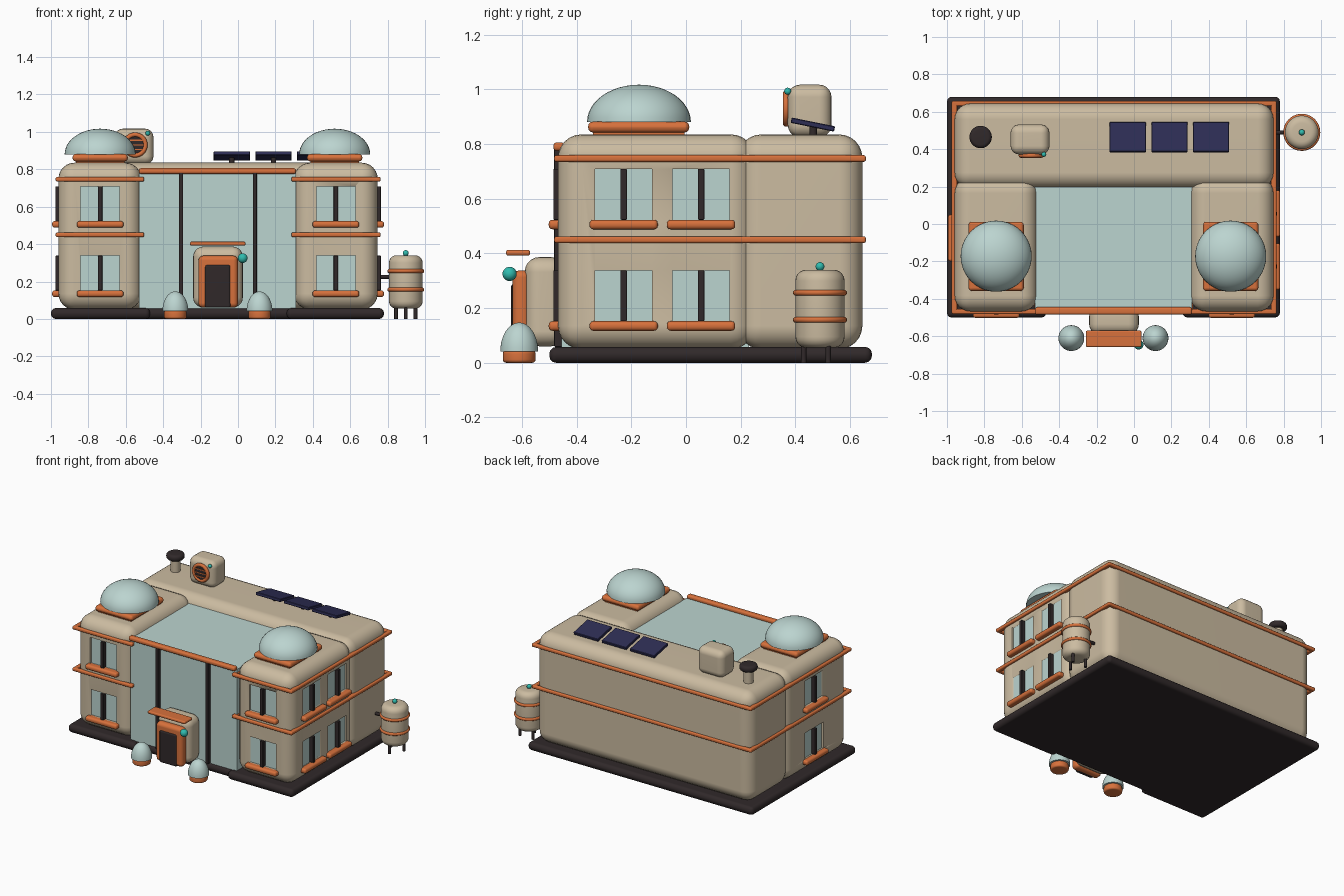
import bpy, bmesh, math
from mathutils import Vector, Matrix

if "Cube" in bpy.data.objects:
    bpy.data.objects.remove(bpy.data.objects["Cube"])


def mat(name, r, g, b):
    m = bpy.data.materials.new(name)
    m.diffuse_color = (r, g, b, 1)
    m.use_nodes = True
    m.node_tree.nodes["Principled BSDF"].inputs["Base Color"].default_value = m.diffuse_color
    return m


TAN = mat("sand wall", 0.60, 0.50, 0.355)
GLASS = mat("pale glass", 0.50, 0.66, 0.63)
ORANGE = mat("orange trim", 0.68, 0.165, 0.045)
DARK = mat("dark metal", 0.03, 0.022, 0.023)
NAVY = mat("solar navy", 0.027, 0.027, 0.09)
TEAL = mat("teal light", 0.03, 0.50, 0.43)


def finish(name, bm, material, angle=35):
    bmesh.ops.recalc_face_normals(bm, faces=bm.faces)
    me = bpy.data.meshes.new(name)
    bm.to_mesh(me)
    bm.free()
    me.materials.append(material)
    ob = bpy.data.objects.new(name, me)
    bpy.context.collection.objects.link(ob)
    bpy.ops.object.select_all(action='DESELECT')
    bpy.context.view_layer.objects.active = ob
    ob.select_set(True)
    bpy.ops.object.shade_smooth_by_angle(angle=math.radians(angle))
    return ob


def box(name, x0, x1, y0, y1, z0, z1, material, bevel=0.0, seg=3, tilt=0.0):
    bm = bmesh.new()
    bmesh.ops.create_cube(bm, size=1)
    bmesh.ops.scale(bm, vec=(x1 - x0, y1 - y0, z1 - z0), verts=bm.verts)
    if bevel:
        bmesh.ops.bevel(bm, geom=bm.edges[:], offset=bevel, segments=seg,
                        profile=0.5, affect='EDGES', clamp_overlap=True)
    bmesh.ops.rotate(bm, matrix=Matrix.Rotation(tilt, 3, 'X'), verts=bm.verts)
    bmesh.ops.translate(bm, vec=((x0 + x1) / 2, (y0 + y1) / 2, (z0 + z1) / 2), verts=bm.verts)
    ob = finish(name, bm, material)
    if bevel:
        w = ob.modifiers.new("weighted", 'WEIGHTED_NORMAL')
        w.keep_sharp = True
    return ob


def lathe(name, profile, center, material, axis='Z', seg=40):
    """Spin (radius, height) points about an axis; ends are closed on the axis."""
    bm = bmesh.new()
    vs = [bm.verts.new((r, 0, h)) for r, h in profile]
    es = [bm.edges.new(p) for p in zip(vs, vs[1:])]
    bmesh.ops.spin(bm, geom=vs + es, cent=(0, 0, 0), axis=(0, 0, 1),
                   angle=math.tau, steps=seg)
    bmesh.ops.remove_doubles(bm, verts=bm.verts, dist=1e-5)
    if axis == 'Y':   # height points to -y
        bmesh.ops.rotate(bm, matrix=Matrix.Rotation(math.pi / 2, 3, 'X'), verts=bm.verts)
    if axis == 'X':
        bmesh.ops.rotate(bm, matrix=Matrix.Rotation(math.pi / 2, 3, 'Y'), verts=bm.verts)
    bmesh.ops.translate(bm, vec=center, verts=bm.verts)
    return finish(name, bm, material)


def cyl(name, r, h0, h1, center, material, axis='Z', bev=0.0, seg=32):
    arc = [math.pi / 2 * i / 5 for i in range(6)] if bev else [0]
    low = [(r - bev + bev * math.sin(a), h0 + bev - bev * math.cos(a)) for a in arc]
    high = [(p, h0 + h1 - h) for p, h in reversed(low)]
    return lathe(name, [(0, h0)] + low + high + [(0, h1)], center, material, axis, seg)


def dome(name, r, h, center, material):
    pts = [(r * math.cos(a), h * math.sin(a)) for a in [math.pi / 2 * i / 12 for i in range(13)]]
    pts[-1] = (0, h)
    return lathe(name, [(0, 0)] + pts, center, material)


def ball(name, r, center):
    bm = bmesh.new()
    bmesh.ops.create_uvsphere(bm, u_segments=20, v_segments=12, radius=r)
    bmesh.ops.translate(bm, vec=center, verts=bm.verts)
    return finish(name, bm, TEAL)


def torus(name, R, r, center, material, axis='Z'):
    ring = [(R + r * math.cos(a), r * math.sin(a)) for a in [math.tau * i / 12 for i in range(13)]]
    return lathe(name, ring, center, material, axis)


# foundation, with the two wing pads a little further forward
box("foundation", -1.0, 0.78, -0.47, 0.68, 0, 0.058, DARK, 0.025)
box("foundation_left", -1.0, -0.47, -0.5, 0.6, 0, 0.058, DARK, 0.025)
box("foundation_right", 0.26, 0.78, -0.5, 0.6, 0, 0.058, DARK, 0.025)

# main volumes
box("back_block", -0.96, 0.747, 0.19, 0.645, 0.05, 0.835, TAN, 0.085, 6)
wings = {"left": (-0.96, -0.517), "right": (0.30, 0.747)}
walls = {k: box(k + "_wing", a, b, -0.468, 0.25, 0.05, 0.835, TAN, 0.085, 6)
         for k, (a, b) in wings.items()}
box("atrium_glass", -0.53, 0.31, -0.455, 0.23, 0.055, 0.782, GLASS)
box("atrium_top_bar", -0.53, 0.31, -0.485, -0.445, 0.775, 0.806, ORANGE, 0.012)
for x in (-0.305, 0.09):
    box("atrium_mullion", x - 0.011, x + 0.011, -0.482, -0.45, 0.058, 0.785, DARK, 0.004, 2)


# windows: cut recess, glass, mullion and sill on a wall facing direction d
def window(wall, d, u, z):
    d = Vector(d)
    plane = -0.468 if d.y else (0.747 if d.x > 0 else -0.96)

    def part(name, half, z0, z1, near, far, material, bevel=0.0):
        n0, n1 = sorted((plane + near * (d.x + d.y), plane + far * (d.x + d.y)))
        if d.y:
            return box(name, u - half, u + half, n0, n1, z0, z1, material, bevel)
        return box(name, n0, n1, u - half, u + half, z0, z1, material, bevel)

    cut = part("window_cutter", 0.104, z, z + 0.186, -0.03, 0.03, TAN)
    mod = wall.modifiers.new("recess", 'BOOLEAN')
    mod.operation, mod.object, mod.solver = 'DIFFERENCE', cut, 'EXACT'
    bpy.context.view_layer.objects.active = wall
    wall.modifiers.move(len(wall.modifiers) - 1, 0)
    bpy.ops.object.modifier_apply(modifier="recess")
    bpy.data.objects.remove(cut)
    part("window_glass", 0.104, z, z + 0.186, -0.032, -0.012, GLASS)
    part("window_mullion", 0.012, z, z + 0.186, -0.02, 0.017, DARK, 0.004)
    part("window_sill", 0.125, z - 0.035, z, -0.02, 0.034, ORANGE, 0.014)


for z in (0.152, 0.523):
    window(walls["left"], (0, -1, 0), -0.737, z)
    window(walls["right"], (0, -1, 0), 0.523, z)
    window(walls["left"], (-1, 0, 0), -0.075, z)
    for y in (-0.228, 0.055):
        window(walls["right"], (1, 0, 0), y, z)

# orange trim bands round the wings and the back
for z in (0.45, 0.747):
    for k, (a, b) in wings.items():
        box(k + "_wing_band", a - 0.015, b + 0.015, -0.482, -0.455, z - 0.012, z + 0.012, ORANGE, 0.008)
        for x in (a, b):
            end = 0.655 if x in (-0.96, 0.747) else 0.2
            box(k + "_side_band", x - 0.015, x + 0.015, -0.482, end, z - 0.012, z + 0.012, ORANGE, 0.008)
    box("back_band", -0.975, 0.762, 0.63, 0.658, z - 0.012, z + 0.012, ORANGE, 0.008)

# roof domes on rectangular frames
for x in (-0.737, 0.517):
    box("dome_frame", x - 0.148, x + 0.148, -0.358, 0.012, 0.842, 0.882, ORANGE, 0.018)
    box("dome_frame_foot", x - 0.13, x + 0.13, -0.34, -0.005, 0.82, 0.85, ORANGE)
    dome("roof_dome", 0.19, 0.137, (x, -0.172, 0.88), GLASS)

# entrance
box("entrance_pod", -0.24, 0.026, -0.59, -0.44, 0.06, 0.387, TAN, 0.055, 5)
box("door_frame", -0.212, 0.0, -0.634, -0.57, 0.06, 0.338, ORANGE, 0.025)
box("door", -0.177, -0.04, -0.64, -0.6, 0.06, 0.29, DARK, 0.012)
box("door_canopy", -0.257, 0.04, -0.658, -0.57, 0.392, 0.413, ORANGE, 0.008)
ball("door_light", 0.026, (0.025, -0.645, 0.325))

# glass lamps either side of the door
for x in (-0.335, 0.115):
    cyl("lamp_base", 0.06, 0, 0.045, (x, -0.61, 0), ORANGE, bev=0.012)
    dome("lamp_dome", 0.069, 0.105, (x, -0.61, 0.042), GLASS)

# rooftop fan unit
box("fan_unit", -0.66, -0.452, 0.372, 0.532, 0.825, 1.017, TAN, 0.045, 5)
torus("fan_ring", 0.055, 0.012, (-0.55, 0.366, 0.93), ORANGE, 'Y')
cyl("fan_opening", 0.052, 0, 0.02, (-0.55, 0.38, 0.93), DARK, 'Y')
for i in range(3):
    box("fan_grille", -0.595, -0.505, 0.356, 0.362, 0.902 + i * 0.025, 0.908 + i * 0.025, ORANGE)
ball("fan_light", 0.013, (-0.482, 0.372, 0.993))

# chimney vent
cyl("vent_stem", 0.032, 0.8, 0.93, (-0.82, 0.465, 0), TAN)
cyl("vent_cap", 0.06, 0.92, 0.965, (-0.82, 0.465, 0), DARK, bev=0.02)

# solar panels tilted to the back
for x in (-0.033, 0.19, 0.412):
    box("solar_panel", x - 0.097, x + 0.097, 0.383, 0.545, 0.861, 0.881, NAVY, 0.003, 1, -0.2)
    cyl("solar_post", 0.014, 0.82, 0.868, (x, 0.465, 0), DARK, seg=16)

# water tank
TX, TY = 0.897, 0.49
cyl("tank_body", 0.09, 0.055, 0.34, (TX, TY, 0), TAN, bev=0.04)
for z in (0.157, 0.256):
    torus("tank_band", 0.088, 0.011, (TX, TY, z), ORANGE)
for a in (30, 150, 270):
    c, s = math.cos(math.radians(a)), math.sin(math.radians(a))
    cyl("tank_leg", 0.01, 0, 0.09, (TX + 0.06 * c, TY + 0.06 * s, 0), DARK, seg=12)
cyl("tank_pipe", 0.011, 0, 0.1, (0.73, TY, 0.225), DARK, 'X', seg=16)
ball("tank_light", 0.016, (TX, TY, 0.352))
